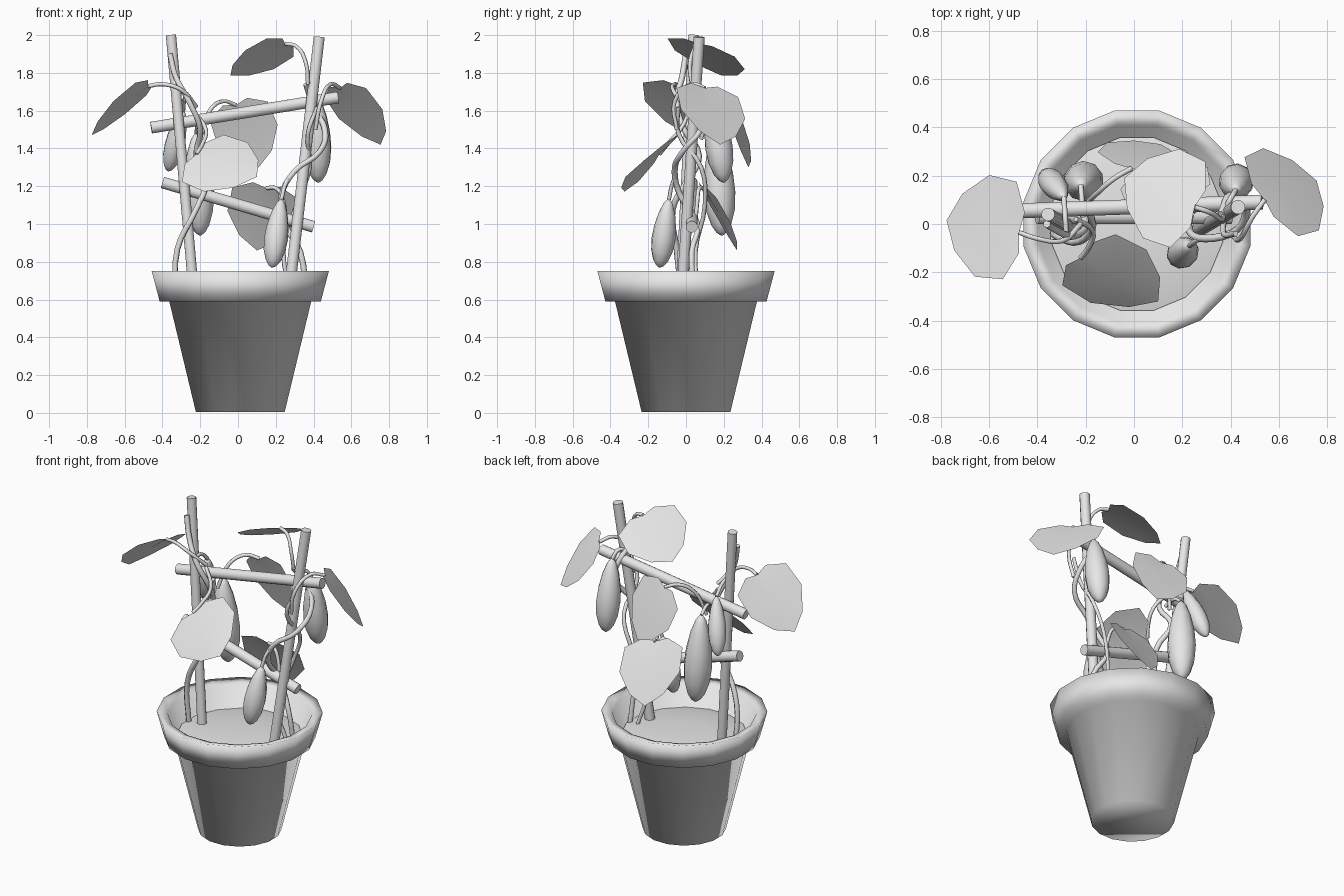
import bpy
import bmesh
import math
from mathutils import Vector

if "Cube" in bpy.data.objects:
    bpy.data.objects.remove(bpy.data.objects["Cube"], do_unlink=True)

grey = bpy.data.materials.new("light grey")
grey.use_nodes = True
colour = (0.8, 0.8, 0.8, 1)
grey.diffuse_color = colour
grey.node_tree.nodes["Principled BSDF"].inputs["Base Color"].default_value = colour


def add_object(name, data):
    obj = bpy.data.objects.new(name, data)
    bpy.context.collection.objects.link(obj)
    data.materials.append(grey)
    bpy.ops.object.select_all(action="DESELECT")
    obj.select_set(True)
    bpy.context.view_layer.objects.active = obj
    return obj


def lathe(name, start, end, profile, sides, sharp=True):
    """Turned solid; profile is (fraction along the axis, radius), capped at both ends."""
    start, axis = Vector(start), Vector(end) - Vector(start)
    turn = axis.to_track_quat("Z", "Y")
    bm = bmesh.new()
    rings = []
    for t, r in profile:
        angles = [math.tau * (i + 0.5) / sides for i in range(sides)]
        rings.append([bm.verts.new(start + axis * t + turn @ Vector((r * math.cos(a), r * math.sin(a), 0)))
                      for a in angles])
    for low, high in zip(rings, rings[1:]):
        for i in range(sides):
            j = (i + 1) % sides
            bm.faces.new((low[i], low[j], high[j], high[i]))
    bm.faces.new(rings[0][::-1])
    bm.faces.new(rings[-1])
    mesh = bpy.data.meshes.new(name)
    bm.to_mesh(mesh)
    bm.free()
    add_object(name, mesh)
    if sharp:
        bpy.ops.object.shade_smooth_by_angle(angle=math.radians(50))
    else:
        bpy.ops.object.shade_smooth()


def tube(name, points, radius):
    """Round stem that passes smoothly through the points."""
    curve = bpy.data.curves.new(name, "CURVE")
    curve.dimensions = "3D"
    curve.bevel_depth = radius
    curve.bevel_resolution = 1
    curve.resolution_u = 4
    curve.use_fill_caps = True
    spline = curve.splines.new("BEZIER")
    spline.bezier_points.add(len(points) - 1)
    for knot, p in zip(spline.bezier_points, points):
        knot.co = p
        knot.handle_left_type = knot.handle_right_type = "AUTO"
    add_object(name, curve)
    bpy.ops.object.convert(target="MESH")
    bpy.ops.object.shade_smooth()


# Half outline of a broad leaf: (along the length, across the width)
HALF = [(-0.05, 0.2), (0.1, 0.48), (0.48, 0.5), (0.82, 0.28)]
OUTLINE = [(0, 0)] + HALF + [(1, 0)] + [(u, -v) for u, v in reversed(HALF)]


def leaf(name, base, tip, across, stem, lift=0.05):
    """Thin leaf blade whose sides rise (or droop) by lift, hung from its own stalk."""
    base, across = Vector(base), Vector(across)
    along = Vector(tip) - base
    normal = along.cross(across).normalized()
    if normal.z < 0:
        normal.negate()
    bm = bmesh.new()
    rim = [bm.verts.new(base + along * u + across * v + normal * lift * abs(v)) for u, v in OUTLINE]
    middle = bm.verts.new(base + along * 0.4 + normal * 0.01)
    for i, vert in enumerate(rim):
        bm.faces.new((middle, vert, rim[(i + 1) % len(rim)]))
    bmesh.ops.recalc_face_normals(bm, faces=bm.faces)
    bm.normal_update()
    if bm.faces[0].normal.z < 0:
        bmesh.ops.reverse_faces(bm, faces=bm.faces)
    mesh = bpy.data.meshes.new(name)
    bm.to_mesh(mesh)
    bm.free()
    add_object(name, mesh)
    bpy.ops.object.shade_smooth()
    tube(name + "_stalk", stem + [base], 0.011)


POD = [(0, 0.12), (0.06, 0.38), (0.2, 0.68), (0.4, 0.92), (0.58, 1), (0.76, 0.9), (0.9, 0.62), (0.97, 0.34), (1, 0.08)]


def pod(name, top, bottom, radius, joint):
    """Hanging fruit with a short stalk up to the vine."""
    lathe(name, top, bottom, [(t, r * radius) for t, r in POD], 10, sharp=False)
    middle = (Vector(top) + Vector(joint)) / 2 + Vector((0, 0, 0.03))
    tube(name + "_stalk", [joint, middle, top], 0.011)


# Pot with a flared rim, and slightly mounded soil inside
PX = 0.012
lathe("pot", (PX, 0, 0), (PX, 0, 1),
      [(0.006, 0.24), (0.59, 0.383), (0.59, 0.435), (0.75, 0.478), (0.735, 0.415), (0.58, 0.36)], 16, sharp=False)
lathe("soil", (PX, 0, 0), (PX, 0, 1), [(0.57, 0.355), (0.605, 0.364), (0.625, 0.27), (0.632, 0.1)], 16)

# Trellis
ROD = [(0, 1), (1, 1)]
for name, a, b, r in [
    ("right_pole", (-0.23, -0.03, 0.59), (-0.355, 0.04, 2.0), 0.028),
    ("left_pole", (0.265, -0.025, 0.59), (0.43, 0.07, 1.99), 0.03),
    ("upper_bar", (-0.46, 0.055, 1.51), (0.53, 0.09, 1.67), 0.032),
    ("lower_bar", (-0.4, 0.03, 1.22), (0.4, 0.03, 0.985), 0.032),
]:
    lathe(name, a, b, [(t, s * r) for t, s in ROD], 12)

# Climbing vines
tube("right_vine", [(-0.33, -0.02, 0.59), (-0.32, -0.05, 0.87), (-0.22, -0.07, 1.08), (-0.17, 0, 1.22),
                    (-0.22, 0.07, 1.36), (-0.2, -0.01, 1.5), (-0.26, -0.05, 1.65), (-0.33, -0.02, 1.78),
                    (-0.36, 0.0, 1.9)], 0.016)
tube("left_vine", [(0.36, 0.05, 0.59), (0.33, 0.03, 0.85), (0.25, 0.06, 1.0), (0.23, -0.03, 1.15),
                   (0.3, -0.06, 1.28), (0.43, -0.02, 1.38), (0.46, 0.08, 1.5), (0.4, 0.12, 1.62),
                   (0.36, 0.04, 1.74)], 0.016)
tube("left_side_vine", [(0.3, 0.07, 0.59), (0.24, 0.05, 0.85), (0.31, 0.1, 1.1), (0.38, 0.08, 1.3),
                        (0.37, -0.04, 1.48), (0.42, -0.04, 1.62)], 0.012)

# Leaves
leaf("right_leaf", (-0.475, -0.035, 1.73), (-0.775, 0.015, 1.47), (-0.06, -0.42, 0.07),
     [(-0.22, 0, 1.62), (-0.3, -0.07, 1.71), (-0.4, -0.06, 1.74)], lift=0.03)
leaf("top_leaf", (0.25, 0.07, 1.955), (-0.04, 0.19, 1.785), (0.15, 0.37, -0.1),
     [(0.37, 0.03, 1.74), (0.36, 0.02, 1.85), (0.31, 0.05, 1.94)], lift=-0.01)
leaf("front_leaf", (-0.22, -0.14, 1.37), (0.1, -0.32, 1.25), (0.23, 0.22, 0.26),
     [(-0.24, 0.02, 1.6), (-0.17, -0.03, 1.5), (-0.19, -0.1, 1.42)], lift=-0.03)
leaf("left_leaf", (0.54, 0.1, 1.72), (0.755, 0.18, 1.42), (-0.23, 0.34, -0.05),
     [(0.41, -0.05, 1.5), (0.44, -0.06, 1.65), (0.49, 0.03, 1.74)], lift=0.02)
leaf("back_leaf", (-0.01, 0.23, 1.63), (0.11, 0.33, 1.3), (0.32, -0.1, 0.1),
     [(-0.2, 0.08, 1.45), (-0.15, 0.13, 1.6), (-0.08, 0.19, 1.65)], lift=0.02)
leaf("low_back_leaf", (0.15, 0.09, 1.19), (0.1, 0.27, 0.86), (0.36, 0.09, -0.06),
     [(0.25, 0.05, 1.0), (0.24, 0.06, 1.12), (0.2, 0.07, 1.19)], lift=0.03)

# Hanging pods
pod("front_pod", (0.23, -0.09, 1.13), (0.18, -0.14, 0.77), 0.064, (0.28, -0.05, 1.25))
pod("left_pod", (0.42, 0.14, 1.66), (0.425, 0.2, 1.22), 0.073, (0.38, 0.07, 1.7))
pod("back_pod", (-0.22, 0.16, 1.48), (-0.2, 0.19, 0.94), 0.084, (-0.21, 0.03, 1.5))
pod("right_pod", (-0.29, 0.11, 1.6), (-0.37, 0.21, 1.28), 0.054, (-0.28, -0.04, 1.66))
